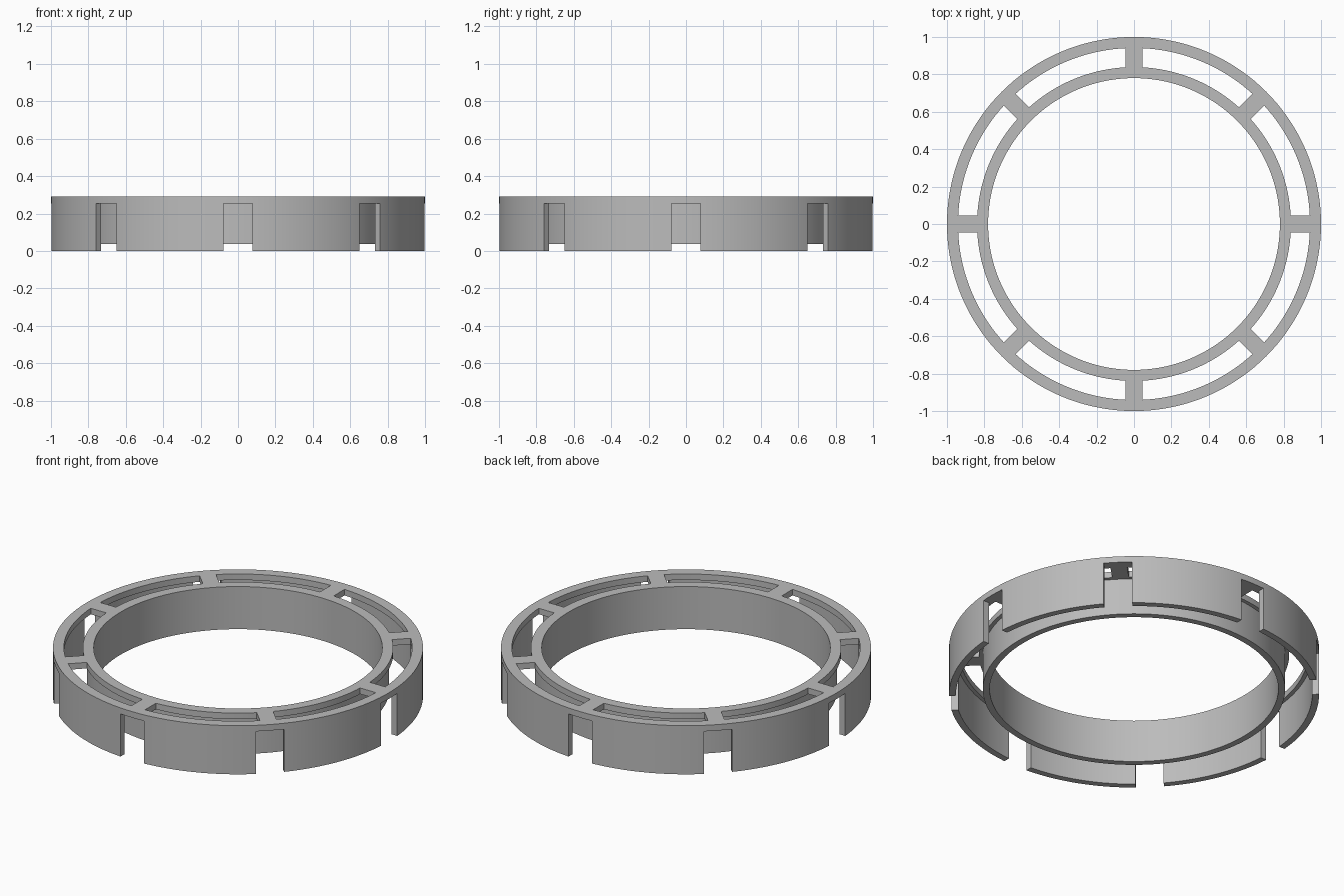
import bpy, bmesh, math
from mathutils import Matrix

if "Cube" in bpy.data.objects:
    bpy.data.objects.remove(bpy.data.objects["Cube"], do_unlink=True)

COUNT = 8                    # spokes, slots and notches
STEPS = 144                  # facets around the ring
TOP, UNDER, LIFT = 0.29, 0.254, 0.036
R_IN, R_OUT, WALL, RIM = 0.78, 1.0, 0.037, 0.059
SPOKE, NOTCH = 0.045, 0.077  # half widths

grey = bpy.data.materials.new("plain grey")
grey.use_nodes = True
colour = (0.5, 0.5, 0.5, 1)
grey.diffuse_color = colour
grey.node_tree.nodes["Principled BSDF"].inputs["Base Color"].default_value = colour


def make_object(name, bm):
    bmesh.ops.recalc_face_normals(bm, faces=bm.faces)
    mesh = bpy.data.meshes.new(name)
    bm.to_mesh(mesh)
    bm.free()
    mesh.materials.append(grey)
    obj = bpy.data.objects.new(name, mesh)
    bpy.context.collection.objects.link(obj)
    return obj


def lathe(bm, profile):
    """Turn a closed (radius, z) profile around the z axis."""
    rings = []
    for i in range(STEPS):
        a = math.tau * i / STEPS
        rings.append([bm.verts.new((r * math.cos(a), r * math.sin(a), z)) for r, z in profile])
    n = len(profile)
    for i, ring in enumerate(rings):
        nxt = rings[(i + 1) % STEPS]
        for j in range(n):
            k = (j + 1) % n
            bm.faces.new((ring[j], nxt[j], nxt[k], ring[k]))


def slot(bm, r0, r1, z0, z1, turn, steps=18):
    """Curved block whose ends run parallel to the neighbouring spokes."""
    def arc(r):
        inset = math.asin(SPOKE / r)
        span = math.tau / COUNT - 2 * inset
        return [(r * math.cos(a), r * math.sin(a))
                for a in (turn + inset + span * i / steps for i in range(steps + 1))]
    outline = arc(r0) + arc(r1)[::-1]
    low = [bm.verts.new((x, y, z0)) for x, y in outline]
    high = [bm.verts.new((x, y, z1)) for x, y in outline]
    n = len(outline)
    bm.faces.new(low[::-1])
    bm.faces.new(high)
    for i in range(n):
        k = (i + 1) % n
        bm.faces.new((low[i], low[k], high[k], high[i]))


def box(bm, x0, x1, half_y, z0, z1, turn):
    place = (Matrix.Rotation(turn, 4, 'Z')
             @ Matrix.Translation(((x0 + x1) / 2, 0, (z0 + z1) / 2))
             @ Matrix.Diagonal((x1 - x0, 2 * half_y, z1 - z0, 1)))
    bmesh.ops.create_cube(bm, size=1, matrix=place)


# Ring body: flat top plate with a long outer and a shorter inner skirt
bm = bmesh.new()
lathe(bm, [(R_IN, TOP), (R_IN, LIFT), (R_IN + WALL, LIFT), (R_IN + WALL, UNDER),
           (R_OUT - WALL, UNDER), (R_OUT - WALL, 0), (R_OUT, 0), (R_OUT, TOP)])
ring = make_object("slotted_ring", bm)

# Cutters: slots between spokes, notches in the outer skirt below each spoke
bm = bmesh.new()
for i in range(COUNT):
    turn = math.tau * i / COUNT
    slot(bm, R_IN + RIM, R_OUT - RIM, UNDER - 0.05, TOP + 0.05, turn)
    box(bm, R_OUT - WALL - 0.01, R_OUT + 0.1, NOTCH, -0.1, UNDER, turn)
cutter = make_object("ring_cutter", bm)
cutter.hide_render = True

# Apply the cut, then discard the cutter
cut = ring.modifiers.new("cut", 'BOOLEAN')
cut.operation, cut.solver, cut.object = 'DIFFERENCE', 'EXACT', cutter
bpy.context.view_layer.objects.active = ring
ring.select_set(True)
cutter.select_set(False)
bpy.ops.object.modifier_apply(modifier=cut.name)
bpy.data.objects.remove(cutter, do_unlink=True)
bpy.ops.object.shade_smooth_by_angle(angle=math.radians(30))
